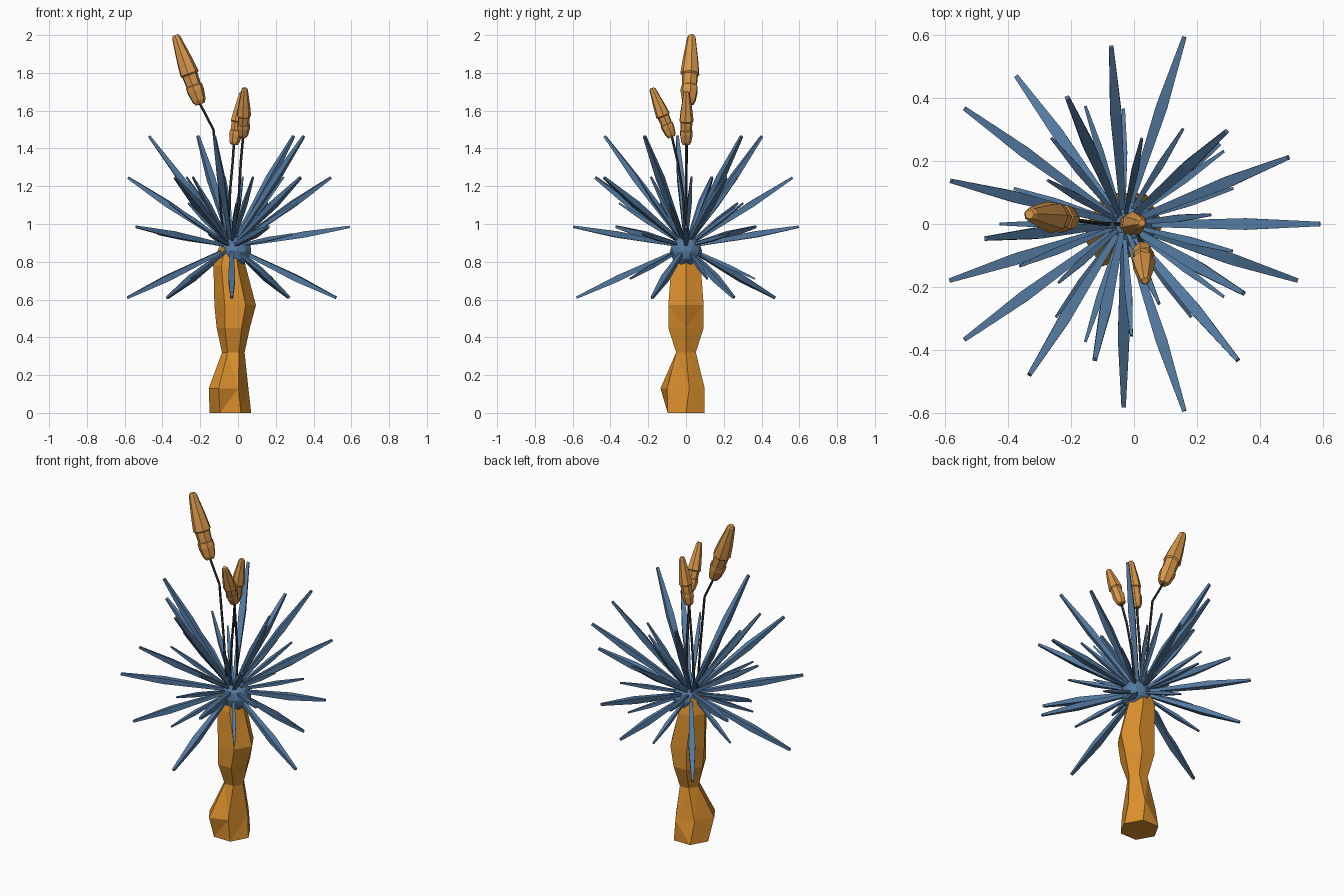
import bpy, bmesh
from math import sin, cos, radians, pi
from mathutils import Vector

if "Cube" in bpy.data.objects:
    bpy.data.objects.remove(bpy.data.objects["Cube"], do_unlink=True)


def material(name, rgb):
    m = bpy.data.materials.new(name)
    m.use_nodes = True
    m.diffuse_color = (*rgb, 1)
    m.node_tree.nodes["Principled BSDF"].inputs["Base Color"].default_value = (*rgb, 1)
    return m


bark = material("orange bark", (0.71, 0.28, 0.026))
bloom = material("tan orange bloom", (0.69, 0.31, 0.07))
blue = material("slate blue leaf", (0.085, 0.19, 0.35))
dark = material("charcoal stem", (0.035, 0.035, 0.04))


def finish(bm, name, mat):
    bmesh.ops.recalc_face_normals(bm, faces=bm.faces)
    mesh = bpy.data.meshes.new(name)
    bm.to_mesh(mesh)
    bm.free()
    mesh.materials.append(mat)
    obj = bpy.data.objects.new(name, mesh)
    bpy.context.collection.objects.link(obj)
    return obj


def loft(bm, rings):
    """Skin a list of point rings and cap both ends."""
    loops = [[bm.verts.new(p) for p in ring] for ring in rings]
    for a, b in zip(loops, loops[1:]):
        for i in range(len(a)):
            j = (i + 1) % len(a)
            bm.faces.new((a[i], a[j], b[j], b[i]))
    bm.faces.new(loops[0][::-1])
    bm.faces.new(loops[-1])


def ring(centre, axis, ru, rv, sides):
    """Ring across an axis, ru wide sideways and rv thick, flat side up."""
    axis = Vector(axis).normalized()
    u = axis.cross(Vector((0, 0, 1))).normalized()
    v = u.cross(axis)
    angles = [2 * pi * (i + 0.5) / sides for i in range(sides)]
    return [Vector(centre) + u * ru * cos(a) + v * rv * sin(a) for a in angles]


# Trunk: faceted column with a waist; z, centre x, centre y, radius x, radius y, skew
TRUNK = [
    (0.00, -0.04, 0.00, 0.11, 0.112, 0),
    (0.13, -0.05, -0.018, 0.105, 0.115, 0.035),
    (0.32, -0.025, 0.00, 0.06, 0.06, 0),
    (0.45, -0.025, 0.00, 0.088, 0.108, 0),
    (0.57, -0.015, 0.00, 0.11, 0.108, 0),
    (0.78, -0.045, 0.00, 0.085, 0.09, 0),
    (0.88, -0.04, 0.00, 0.06, 0.06, 0),
]
bm = bmesh.new()
corners = [i * pi / 3 for i in range(6)]
loft(bm, [[(cx + rx * cos(a), cy + ry * sin(a) + skew * cos(a), z) for a in corners]
          for z, cx, cy, rx, ry, skew in TRUNK])
bmesh.ops.triangulate(bm, faces=[f for f in bm.faces if len(f.verts) == 4])
finish(bm, "trunk", bark)

# Leaf crown hub
HUB = Vector((-0.033, 0, 0.88))
bm = bmesh.new()
bmesh.ops.create_icosphere(bm, subdivisions=2, radius=0.085)
bmesh.ops.translate(bm, verts=bm.verts, vec=HUB + Vector((0.022, 0, -0.022)))
finish(bm, "crown_hub", blue)

# Leaves: box-section blades, widest past the middle, with blunt tips
BLADE = [(0, 0.011), (0.3, 0.018), (0.62, 0.026), (1, 0.01)]


def leaf(bm, angle, reach, rise, size):
    a = radians(angle)
    span = Vector((reach * cos(a), reach * sin(a), rise)) * size
    loft(bm, [ring(HUB + span * t, span, w * size, w * 0.9 * size, 4) for t, w in BLADE])


# Four tiers of five: name, first angle, reach, rise
TIERS = [
    ("drooping", 54, 0.58, -0.27),
    ("level", 0, 0.625, 0.105),
    ("raised", 22, 0.565, 0.365),
    ("upright", 42, 0.44, 0.585),
]
for label, size, turn in (("outer", 1, 0), ("inner", 0.63, 36)):
    for name, start, reach, rise in TIERS:
        bm = bmesh.new()
        for k in range(5):
            if label == "outer" and name == "drooping" and k == 0:
                leaf(bm, 40, 0.395, rise, size)
            else:
                leaf(bm, start + turn + 72 * k, reach, rise, size)
        finish(bm, f"{label}_{name}_leaves", blue)

# Flower heads: three stepped tiers, the last a long taper to a blunt tip
HEAD = [(0, 0.026), (0.05, 0.037), (0.19, 0.047), (0.26, 0.046), (0.27, 0.041), (0.42, 0.044),
        (0.44, 0.052), (0.66, 0.042), (0.97, 0.023), (1, 0.015)]


def flower(label, path, tip, width):
    path = [Vector(p) for p in path]
    base, tip = path[-1], Vector(tip)
    bm = bmesh.new()
    axis = tip - base
    loft(bm, [ring(base + axis * t, axis, r * width, r * width, 7) for t, r in HEAD])
    finish(bm, f"{label}_flower_head", bloom)
    # Bent stem
    bm = bmesh.new()
    rings = []
    for i, p in enumerate(path):
        d = path[min(i + 1, len(path) - 1)] - path[max(i - 1, 0)]
        rings.append(ring(p, d, 0.007, 0.007, 5))
    loft(bm, rings)
    finish(bm, f"{label}_flower_stem", dark)


flower("tall", [(-0.075, 0, 0.88), (-0.1, 0.002, 1.2), (-0.13, 0.005, 1.5), (-0.2, 0.015, 1.635)],
       (-0.332, 0.03, 2.0), 1)
flower("front", [(-0.01, 0, 0.88), (0.005, -0.015, 1.15), (0.015, -0.045, 1.33), (0.027, -0.075, 1.46)],
       (0.035, -0.18, 1.72), 0.75)
flower("middle", [(-0.06, 0, 0.88), (-0.04, 0, 1.2), (-0.028, 0, 1.33), (-0.022, 0, 1.42)],
       (0.025, 0.003, 1.7), 0.75)
